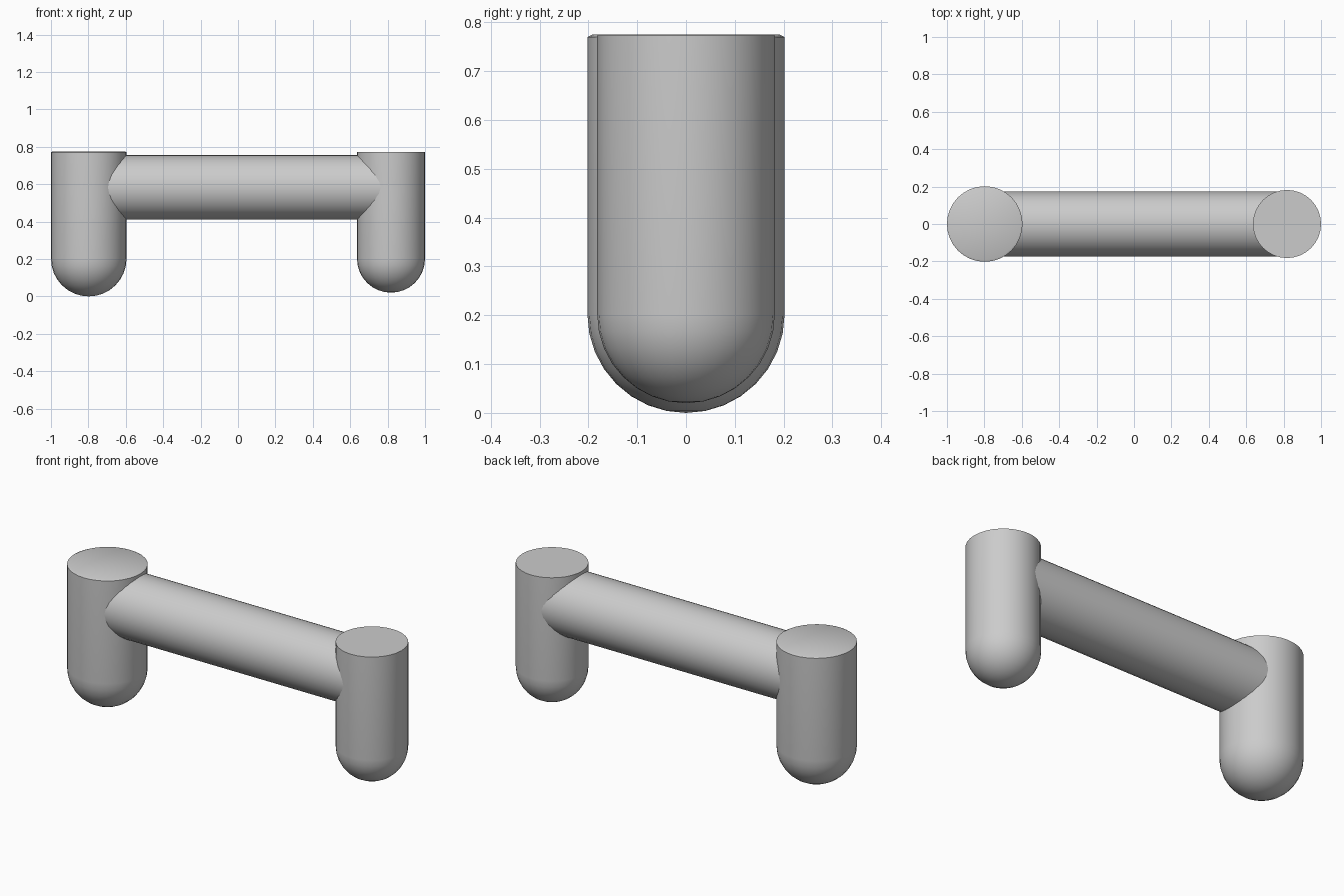
import bpy, bmesh, math
from mathutils import Matrix

default = bpy.data.objects.get("Cube")
if default:
    bpy.data.objects.remove(default, do_unlink=True)

SIDES = 32
GREY = (0.6, 0.6, 0.6, 1)
grey = bpy.data.materials.new("plain grey")
grey.use_nodes = True
grey.diffuse_color = GREY
grey.node_tree.nodes["Principled BSDF"].inputs["Base Color"].default_value = GREY


def finish(bm, name):
    """Turn a bmesh into a smooth shaded grey object."""
    bmesh.ops.recalc_face_normals(bm, faces=bm.faces)
    mesh = bpy.data.meshes.new(name)
    bm.to_mesh(mesh)
    bm.free()
    mesh.materials.append(grey)
    ob = bpy.data.objects.new(name, mesh)
    bpy.context.collection.objects.link(ob)
    bpy.ops.object.select_all(action='DESELECT')
    ob.select_set(True)
    bpy.context.view_layer.objects.active = ob
    bpy.ops.object.shade_smooth_by_angle(angle=math.radians(35))
    return ob


def post(name, x, radius, bottom, top, chamfer):
    """Flat-topped post with a round lower end, spun from a profile."""
    bm = bmesh.new()
    steps = SIDES // 4
    arc = [i * math.pi / 2 / steps for i in range(steps + 1)]
    profile = [(radius * math.sin(a), bottom + radius * (1 - math.cos(a))) for a in arc]
    profile.append((radius, top - chamfer / 2))
    if chamfer:
        profile.append((radius - chamfer, top))
    profile.append((0, top))
    verts = [bm.verts.new((x + r, 0, z)) for r, z in profile]
    edges = [bm.edges.new(pair) for pair in zip(verts, verts[1:])]
    bmesh.ops.spin(bm, geom=verts + edges, cent=(x, 0, 0), axis=(0, 0, 1),
                   angle=math.tau, steps=SIDES, use_merge=True)
    bmesh.ops.remove_doubles(bm, verts=bm.verts, dist=0.0001)
    # Merge the top fan into one flat cap
    cap = [f for f in bm.faces if all(abs(v.co.z - top) < 0.0001 for v in f.verts)]
    bmesh.ops.dissolve_faces(bm, faces=cap)
    return finish(bm, name)


# Upright posts: the right one is thicker and has a chamfered rim
post("right_post", -0.798, 0.202, 0.0, 0.775, 0.01)
post("left_post", 0.818, 0.182, 0.02, 0.773, 0)

# Horizontal crossbar, ending inside both posts
bm = bmesh.new()
bmesh.ops.create_cone(bm, cap_ends=True, segments=SIDES, radius1=0.173, radius2=0.173,
                      depth=1.6, matrix=Matrix.Translation((0.01, 0, 0.583))
                      @ Matrix.Rotation(math.pi / 2, 4, 'Y'))
finish(bm, "crossbar")
